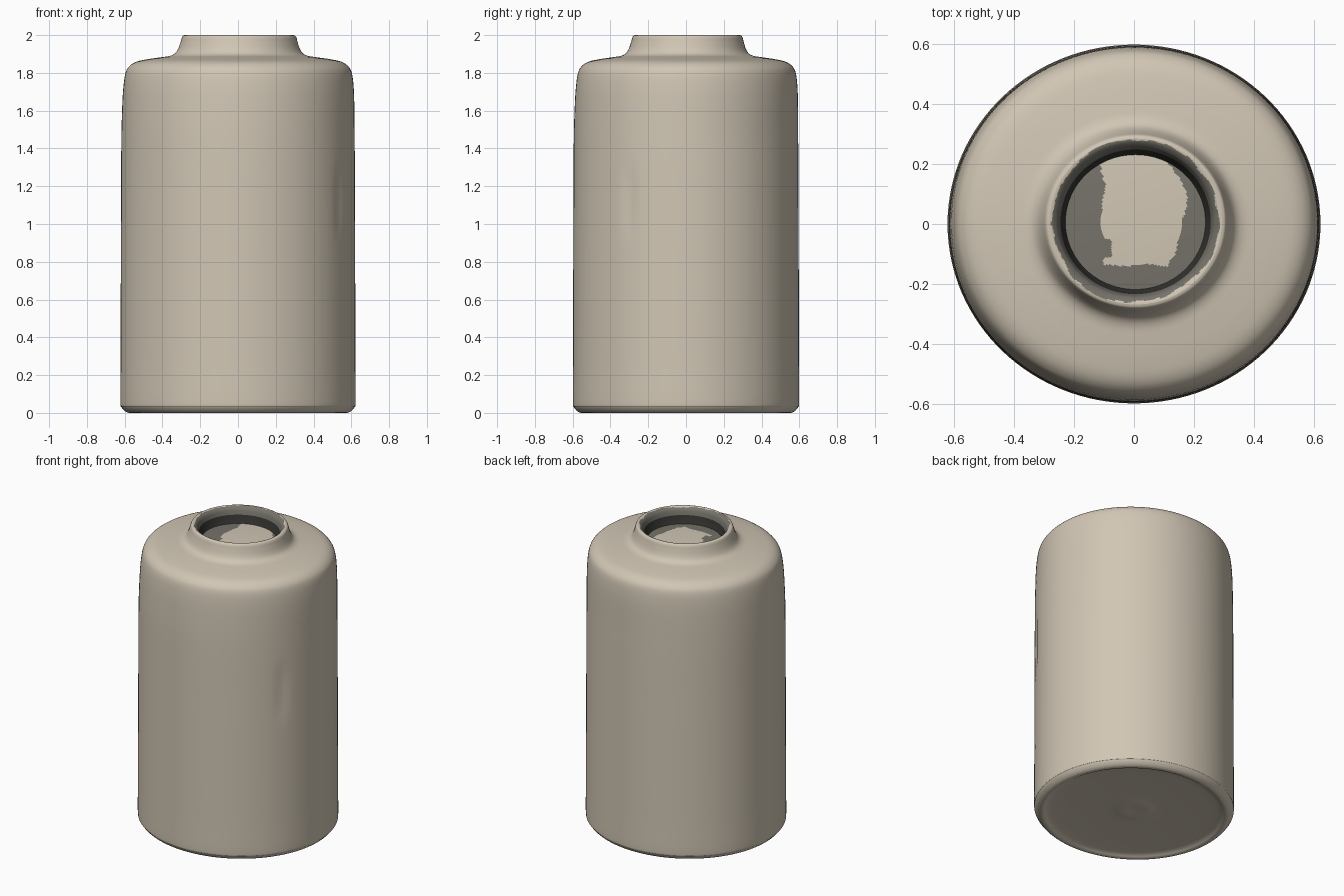
import bpy, bmesh, math, random

if "Cube" in bpy.data.objects:
    bpy.data.objects.remove(bpy.data.objects["Cube"])

random.seed(4)
SEG = 128


def material(name, rgb):
    m = bpy.data.materials.new(name)
    m.diffuse_color = (*rgb, 1)
    m.use_nodes = True
    m.node_tree.nodes["Principled BSDF"].inputs["Base Color"].default_value = m.diffuse_color
    return m


MATS = [material("warm beige", (0.635, 0.565, 0.458)),
        material("dull grey", (0.180, 0.172, 0.145)),
        material("dark grey", (0.035, 0.034, 0.030))]


def refine(pts, n):
    """Catmull-Rom refinement of a (radius, z) profile."""
    out = []
    for i in range(len(pts) - 1):
        p0, p1, p2, p3 = pts[max(i - 1, 0)], pts[i], pts[i + 1], pts[min(i + 2, len(pts) - 1)]
        for k in range(n):
            t = k / n
            out.append(tuple(0.5 * (2 * b + (c - a) * t + (2 * a - 5 * b + 4 * c - d) * t * t
                                    + (3 * b - a - 3 * c + d) * t ** 3)
                             for a, b, c, d in zip(p0, p1, p2, p3)))
    return out + [pts[-1]]


def place(r, z, a):
    """Slightly oval section; the top drifts a little off centre."""
    up = max(0, (z - 1.5) / 0.5)
    # shallow vertical dent on the front right side
    if r > 0.5:
        da = (a - math.radians(330)) / 0.05
        r -= 0.008 * math.exp(-da * da - ((z - 1.12) / 0.17) ** 4)
    return (r * math.cos(a) + 0.006 * up, 0.962 * r * math.sin(a) + 0.008 * up, z)


def lathe(name, profile, rule):
    """Revolve a profile that runs so that its faces point outward."""
    bm = bmesh.new()
    rings = []
    for r, z in profile:
        if r < 1e-4:
            rings.append([bm.verts.new(place(0, z, 0))] * SEG)
        else:
            rings.append([bm.verts.new(place(r, z, 2 * math.pi * i / SEG)) for i in range(SEG)])
    for lo, hi in zip(rings, rings[1:]):
        for i in range(SEG):
            j = (i + 1) % SEG
            f = bm.faces.new(dict.fromkeys((lo[i], lo[j], hi[j], hi[i])))
            f.material_index = rule(f.calc_center_median(), i)
            f.smooth = True
    me = bpy.data.meshes.new(name)
    bm.to_mesh(me)
    bm.free()
    for m in MATS:
        me.materials.append(m)
    ob = bpy.data.objects.new(name, me)
    bpy.context.collection.objects.link(ob)
    return ob


# Body: bottom bevel, wall, shoulder and neck
body = refine([(0.588, 0.003), (0.602, 0.012), (0.618, 0.032), (0.623, 0.06), (0.622, 0.25),
               (0.621, 0.6), (0.620, 0.9), (0.619, 1.15), (0.618, 1.4), (0.615, 1.6),
               (0.610, 1.72), (0.599, 1.80), (0.578, 1.837), (0.540, 1.860), (0.480, 1.873),
               (0.410, 1.883), (0.365, 1.890), (0.338, 1.904), (0.322, 1.928),
               (0.310, 1.963), (0.304, 1.985), (0.298, 1.996), (0.288, 2.0)], 5)
lathe("jar_body", body, lambda c, i: 0)

# Underside: shallow recess with a low central ring
under = refine([(0, 0.026), (0.09, 0.022), (0.15, 0.028), (0.35, 0.024), (0.52, 0.016),
                (0.56, 0.003), (0.575, 0.0), (0.588, 0.003)], 3)
lathe("underside", under, lambda c, i: 0)

# Mouth rim: slopes inward, with an uneven grey edge
edge, e = [], 0
for i in range(SEG):
    e = 0.85 * e + random.uniform(-0.004, 0.004)
    edge.append(0.282 + e)
lip = refine([(0.288, 2.0), (0.277, 1.997), (0.263, 1.984), (0.256, 1.968), (0.251, 1.950)], 5)


def lip_rule(c, i):
    r = math.hypot(c.x - 0.006, (c.y - 0.008) / 0.962)
    return 1 if r < edge[i] else 0


lathe("mouth_rim", lip, lip_rule)

# Dark inner wall of the mouth
lathe("mouth_wall", [(0.251, 1.950), (0.246, 1.930), (0.240, 1.912), (0.234, 1.898)], lambda c, i: 2)

# Mouth floor: closed disc with a rough beige patch in the middle
floor = [(0.234 * k / 36, 1.905 - 0.007 * (k / 36) ** 2) for k in range(37)]


def floor_rule(c, i):
    wob = 0.006 * math.sin(31 * c.y + 1) + 0.003 * math.sin(70 * c.y + 40 * c.x)
    right = 0.175 - max(0, 0.03 - c.y) * 0.35 - max(0, c.y - 0.10) * 0.55
    inside = -0.105 < c.x + wob < right and -0.137 < c.y + wob < 0.24
    notch = c.x < -0.075 and -0.11 < c.y < -0.05
    return 0 if inside and not notch else 1


lathe("mouth_floor", floor[::-1], floor_rule)
